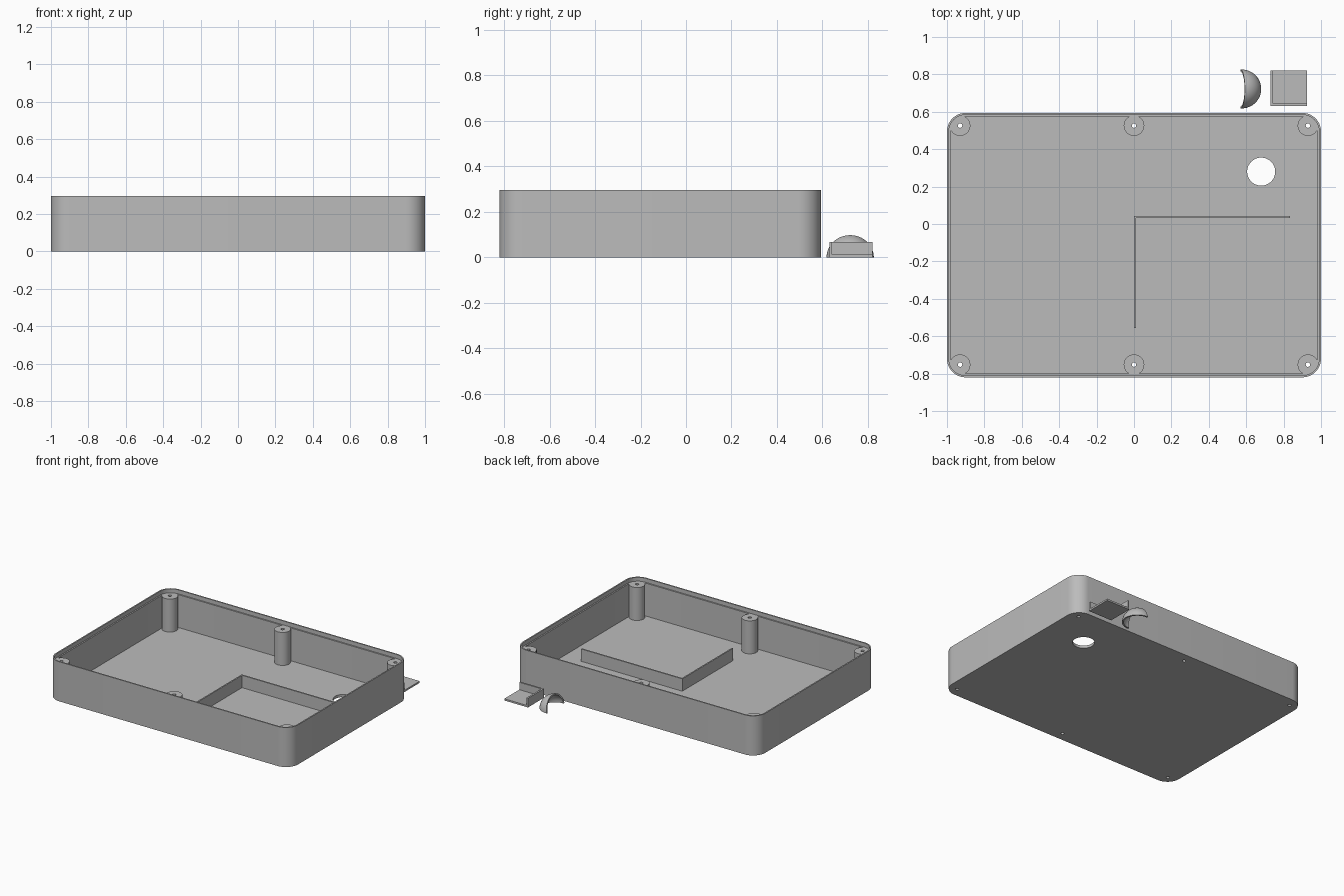
import bpy, bmesh, math
from mathutils import Vector

if "Cube" in bpy.data.objects:
    bpy.data.objects.remove(bpy.data.objects["Cube"])

grey = bpy.data.materials.new("plain grey")
grey.diffuse_color = (0.5, 0.5, 0.5, 1)
grey.use_nodes = True
grey.node_tree.nodes["Principled BSDF"].inputs["Base Color"].default_value = grey.diffuse_color

CY = -0.113            # tray centre in y
HX, HY = 1.0, 0.707    # tray half sizes
H, FLOOR, LEDGE = 0.295, 0.02, 0.265


def add(name, bm):
    bmesh.ops.recalc_face_normals(bm, faces=bm.faces)
    me = bpy.data.meshes.new(name)
    bm.to_mesh(me)
    bm.free()
    ob = bpy.data.objects.new(name, me)
    bpy.context.collection.objects.link(ob)
    me.materials.append(grey)
    return ob


def prism(name, pts, z0, z1):
    bm = bmesh.new()
    face = bm.faces.new([bm.verts.new((x, y, z0)) for x, y in pts])
    top = bmesh.ops.extrude_face_region(bm, geom=[face])["geom"]
    bmesh.ops.translate(bm, vec=(0, 0, z1 - z0),
                        verts=[v for v in top if isinstance(v, bmesh.types.BMVert)])
    return add(name, bm)


def box(name, x0, x1, y0, y1, z0, z1):
    return prism(name, [(x0, y0), (x1, y0), (x1, y1), (x0, y1)], z0, z1)


def disc(name, x, y, r, z0, z1, n=40):
    return prism(name, [(x + r * math.cos(i * math.tau / n), y + r * math.sin(i * math.tau / n))
                        for i in range(n)], z0, z1)


def rounded(name, inset, z0, z1, r=0.1, n=12):
    r -= inset
    pts = []
    for q, (sx, sy) in enumerate([(1, 1), (-1, 1), (-1, -1), (1, -1)]):
        for i in range(n + 1):
            a = (q + i / n) * math.pi / 2
            pts.append((sx * (HX - inset - r) + r * math.cos(a),
                        CY + sy * (HY - inset - r) + r * math.sin(a)))
    return prism(name, pts, z0, z1)


def bake(ob, cutters=()):
    """Apply cuts and modifiers, then smooth with sharp edges kept."""
    for c in cutters:
        m = ob.modifiers.new("cut", 'BOOLEAN')
        m.operation, m.solver, m.object = 'DIFFERENCE', 'EXACT', c
    dg = bpy.context.evaluated_depsgraph_get()
    dg.update()
    me = bpy.data.meshes.new_from_object(ob.evaluated_get(dg))
    ob.modifiers.clear()
    ob.data = me
    me.shade_smooth()
    me.set_sharp_from_angle(angle=math.radians(35))
    for c in cutters:
        bpy.data.objects.remove(c)


# Screw post positions: corners and middle of the long walls
posts = [(x, CY + s * 0.639) for x in (-0.93, 0, 0.93) for s in (-1, 1)]

# Tray: hollow rounded box with a lid ledge, round floor opening and screw holes
tray = rounded("tray", 0, 0, H)
cuts = [rounded("cavity", 0.02, FLOOR, 0.4), rounded("lid_recess", 0.01, LEDGE, 0.41),
        disc("opening", 0.68, 0.28, 0.075, -0.1, 0.1, 48)]
cuts += [disc("hole", x, y, 0.012, -0.1, 0.1, 16) for x, y in posts]
bake(tray, cuts)

# Hollow screw posts
for x, y in posts:
    post = disc("screw_post", x, y, 0.055, FLOOR - 0.002, LEDGE + 0.001)
    bake(post, [disc("bore", x, y, 0.012, -0.1, 0.5, 16)])

# L-shaped divider on the floor
divider = prism("divider", [(0, -0.555), (0.01, -0.555), (0.01, 0.033), (0.835, 0.033),
                            (0.835, 0.044), (0, 0.044)], FLOOR - 0.002, 0.112)
bake(divider)

# Loose quarter-dome hood behind the tray, with a leaning open edge
bm = bmesh.new()
bmesh.ops.create_uvsphere(bm, u_segments=48, v_segments=24, radius=0.104)
for co, no in (((0, 0, 0), (0, 0, 1)), ((-0.006, 0, 0), (1, 0, -0.22))):
    bmesh.ops.bisect_plane(bm, geom=bm.verts[:] + bm.edges[:] + bm.faces[:], dist=1e-5,
                           plane_co=co, plane_no=Vector(no).normalized(), clear_inner=True)
bmesh.ops.scale(bm, vec=(1, 1, 0.95), verts=bm.verts)
bmesh.ops.translate(bm, vec=(0.576, 0.722, 0), verts=bm.verts)
hood = add("hood", bm)
shell = hood.modifiers.new("shell", 'SOLIDIFY')
shell.thickness, shell.offset = 0.011, -1
bake(hood)

# Loose corner bracket: floor and two walls
bracket = box("corner_bracket", 0.73, 0.925, 0.63, 0.82, 0, 0.068)
bake(bracket, [box("bracket_space", 0.743, 1.1, 0.643, 1.0, 0.013, 0.2)])
